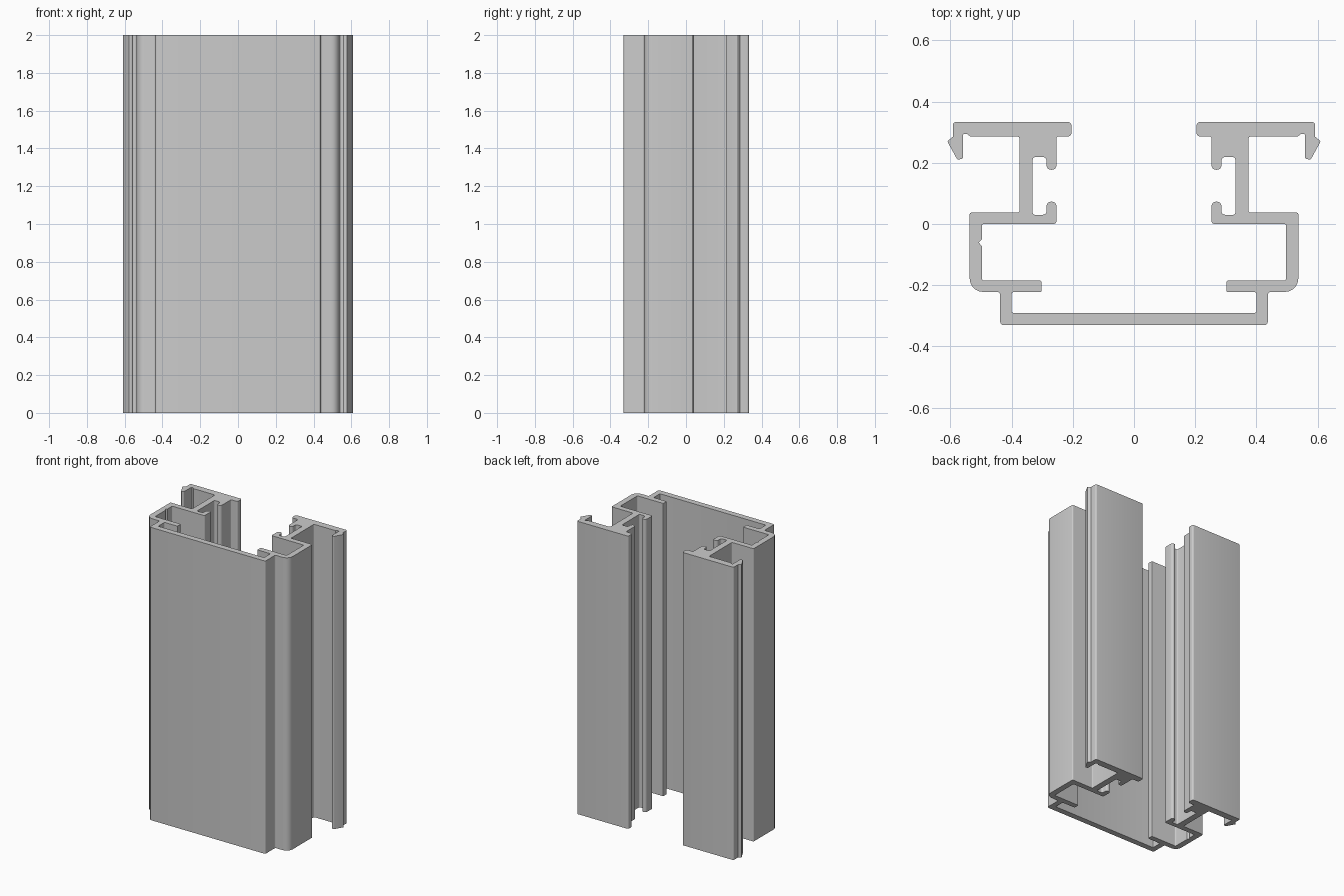
import bpy
import bmesh
import math
from mathutils import Vector

HEIGHT = 2.0

cube = bpy.data.objects.get("Cube")
if cube:
    bpy.data.objects.remove(cube, do_unlink=True)

# Plain metal colour
metal = bpy.data.materials.new("aluminium_grey")
metal.use_nodes = True
GREY = (0.6, 0.6, 0.6, 1)
metal.diffuse_color = GREY
metal.node_tree.nodes["Principled BSDF"].inputs["Base Color"].default_value = GREY

# Half of the cross-section: x, y, corner radius
OUTER_WALL = [(0.437, -0.33, 0.01), (0.437, -0.222, 0.01), (0.537, -0.222, 0.045),
              (0.537, 0.038, 0.008), (0.374, 0.038, 0.006)]
CLIP_FLANGE = [(0.374, 0.286, 0.008), (0.535, 0.286, 0), (0.545, 0.294, 0.005),
               (0.559, 0.294, 0.005), (0.559, 0.213, 0.006), (0.577, 0.21, 0.005),
               (0.61, 0.27, 0.005), (0.592, 0.285, 0), (0.592, 0.333, 0.01),
               (0.204, 0.333, 0.012), (0.204, 0.286, 0.012)]
HOOK_SLOT = [(0.253, 0.286, 0.006), (0.253, 0.177, 0.0155), (0.286, 0.177, 0.0155),
             (0.286, 0.219, 0.012), (0.331, 0.219, 0.01), (0.331, 0.03, 0.008),
             (0.286, 0.03, 0.012), (0.286, 0.073, 0.0155), (0.253, 0.073, 0.0155),
             (0.253, 0, 0.01)]
CHANNEL_TOP = [(0.497, 0, 0.006)]
CHANNEL_BOTTOM = [(0.497, -0.185, 0.008), (0.302, -0.185, 0.005), (0.302, -0.222, 0.005),
                  (0.4, -0.222, 0.008), (0.4, -0.29, 0.005)]
# Small alignment groove, on one side only
GROOVE = [(0.497, -0.05, 0), (0.507, -0.061, 0), (0.497, -0.072, 0)]


def half_profile(extra):
    return OUTER_WALL + CLIP_FLANGE + HOOK_SLOT + CHANNEL_TOP + extra + CHANNEL_BOTTOM


def rounded(corners, steps=5):
    """Replace each corner that has a radius with a tangent arc."""
    points = []
    for i, (x, y, r) in enumerate(corners):
        p = Vector((x, y))
        if r == 0:
            points.append(p)
            continue
        a = (Vector(corners[i - 1][:2]) - p).normalized()
        b = (Vector(corners[(i + 1) % len(corners)][:2]) - p).normalized()
        half = a.angle(b) / 2
        bisector = (a + b).normalized()
        centre = p + bisector * (r / math.sin(half))
        tangent = r / math.tan(half)
        start = (p + a * tangent - centre).normalized()
        end = (p + b * tangent - centre).normalized()
        for k in range(steps + 1):
            points.append(centre + start.slerp(end, k / steps).normalized() * r)
    return points


# Mirror the half section and close the outline
left_half = [(-x, y, r) for x, y, r in reversed(half_profile(GROOVE))]
outline = rounded(half_profile([]) + left_half)

# Extrude the section to full height
bm = bmesh.new()
base = bm.faces.new([bm.verts.new((p.x, p.y, 0)) for p in outline])
grown = bmesh.ops.extrude_face_region(bm, geom=[base], use_keep_orig=True)
top = [v for v in grown["geom"] if isinstance(v, bmesh.types.BMVert)]
bmesh.ops.translate(bm, verts=top, vec=(0, 0, HEIGHT))
bmesh.ops.recalc_face_normals(bm, faces=bm.faces)
caps = [f for f in bm.faces if len(f.verts) > 4]
bmesh.ops.triangulate(bm, faces=caps)

mesh = bpy.data.meshes.new("extruded_frame_profile")
bm.to_mesh(mesh)
bm.free()
mesh.materials.append(metal)
frame = bpy.data.objects.new("extruded_frame_profile", mesh)
bpy.context.collection.objects.link(frame)

# Smooth the rounded corners, keep the cut ends sharp
bpy.ops.object.select_all(action="DESELECT")
frame.select_set(True)
bpy.context.view_layer.objects.active = frame
bpy.ops.object.shade_smooth_by_angle(angle=math.radians(30))
